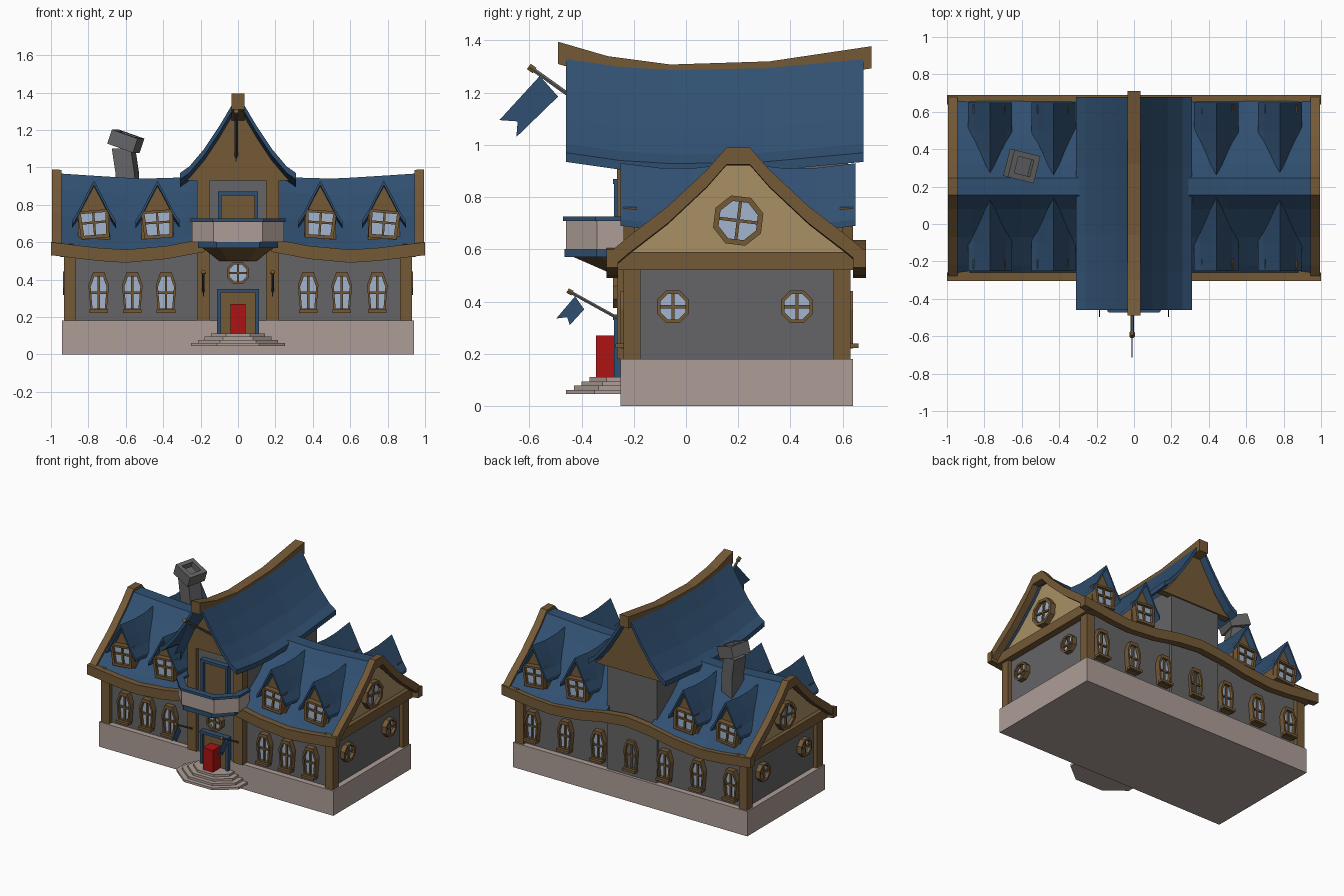
import bpy, bmesh
from math import radians, cos, sin, pi
from mathutils import Matrix, Vector

if "Cube" in bpy.data.objects:
    bpy.data.objects.remove(bpy.data.objects["Cube"])


def material(name, *rgb):
    m = bpy.data.materials.new(name)
    m.diffuse_color = (*rgb, 1)
    m.use_nodes = True
    m.node_tree.nodes["Principled BSDF"].inputs["Base Color"].default_value = m.diffuse_color
    return m


BLUE = material("roof_blue", 0.03, 0.08, 0.165)
WOOD = material("timber", 0.175, 0.1, 0.038)
STONE = material("pale_stone", 0.42, 0.34, 0.31)
WALL = material("grey_plaster", 0.13, 0.13, 0.135)
TAN = material("tan_panel", 0.4, 0.28, 0.13)
GLASS = material("glass", 0.36, 0.46, 0.62)
RED = material("red_door", 0.42, 0.006, 0.006)
I4 = Matrix.Identity(4)


def loft(name, rings, mat, M=I4, closed=False):
    """Skin a list of equal-sized rings; cap the ends unless closed."""
    bm = bmesh.new()
    vs = [[bm.verts.new(M @ Vector(p)) for p in r] for r in rings]
    n = len(vs[0])
    for a, b in zip(vs, vs[1:] + (vs[:1] if closed else [])):
        for i in range(n):
            bm.faces.new((a[i], a[(i + 1) % n], b[(i + 1) % n], b[i]))
    if not closed:
        bm.faces.new(vs[0])
        bm.faces.new(vs[-1])
    bmesh.ops.recalc_face_normals(bm, faces=bm.faces)
    me = bpy.data.meshes.new(name)
    bm.to_mesh(me)
    bm.free()
    me.materials.append(mat)
    ob = bpy.data.objects.new(name, me)
    bpy.context.collection.objects.link(ob)
    return ob


def prism(name, pts, axis, a, b, mat, M=I4):
    """Extrude a 2D outline along an axis from a to b."""
    put = {"x": lambda p, t: (t, *p), "y": lambda p, t: (p[0], t, p[1]), "z": lambda p, t: (*p, t)}[axis]
    return loft(name, [[put(p, t) for p in pts] for t in (a, b)], mat, M)


def box(name, x0, x1, y0, y1, z0, z1, mat, M=I4):
    return prism(name, [(x0, y0), (x1, y0), (x1, y1), (x0, y1)], "z", z0, z1, mat, M)


def pole(name, a, b, r, mat):
    d = Vector(b) - Vector(a)
    M = Matrix.Translation(a) @ d.to_track_quat("Z", "Y").to_matrix().to_4x4()
    prism(name, [(r * cos(k * pi / 3), r * sin(k * pi / 3)) for k in range(6)], "z", 0, d.length, mat, M)


def lerp(table, x):
    for (x0, y0), (x1, y1) in zip(table, table[1:]):
        if x <= x1:
            return y0 + (y1 - y0) * (x - x0) / (x1 - x0)
    return table[-1][1]


def mirrored(half):
    return [(-u, v) for u, v in half] + [(u, v) for u, v in reversed(half) if u > 0]


def shell(pts, t):
    return pts + [(u, v - t) for u, v in reversed(pts)]


def window(name, outline, pos, turn, roll=0, k=0.78, bar_z=0):
    M = Matrix.Translation(pos) @ Matrix.Rotation(radians(turn), 4, "Z") @ Matrix.Rotation(radians(roll), 4, "Y")
    inner = [(x * k, z * k) for x, z in outline]
    loft(name + "_frame", [[(ox, -.03, oz), (ox, .02, oz), (ix, .02, iz), (ix, -.03, iz)]
                           for (ox, oz), (ix, iz) in zip(outline, inner)], WOOD, M, True)
    prism(name + "_glass", inner, "y", -.008, .02, GLASS, M)
    w, h = max(p[0] for p in inner), max(p[1] for p in inner)
    box(name + "_upright", -.006, .006, -.02, 0, min(p[1] for p in inner), h, WOOD, M)
    box(name + "_crossbar", -w, w, -.02, 0, bar_z - .006, bar_z + .006, WOOD, M)


def octagon(r):
    return [(r * cos((k + .5) * pi / 4), r * sin((k + .5) * pi / 4)) for k in range(8)]


def bay(w, front, y, cut=.53):
    """Half-octagon plan against a wall at y."""
    return [(-w, y), (-w, y + (front - y) * .5), (-w * cut, front), (w * cut, front), (w, y + (front - y) * .5), (w, y)]


# Base, main walls and corner posts
box("stone_base", -.94, .94, -.25, .64, 0, .18, STONE)
box("main_walls", -.9, .9, -.21, .6, .18, .57, WALL)
for sx in (-1, 1):
    for y in (-.24, .565):
        xs = sorted((sx * .865, sx * .93))
        box("corner_post", *xs, y, y + .065, .18, .55, WOOD)

# Main roof halves with sagging ridge and wavy eaves
PROFILE = mirrored([(.485, .575), (.42, .63), (.27, .745), (.12, .885), (.045, .97)])
EAVE = [(0, .035), (.2, .015), (.38, -.02), (.6, -.04), (.75, -.03), (1, 0)]
RIDGE = [(0, -.02), (.5, -.03), (1, 0)]


def roof_ring(x, lift, t):
    pts = []
    for d, z in PROFILE:
        k = abs(d) / .485
        pts.append((.2 + d, z + lift + lerp(EAVE, abs(x)) * k + lerp(RIDGE, abs(x)) * (1 - k)))
    return [(x, *p) for p in shell(pts, t)]


STATIONS = [.18, .28, .38, .5, .6, .75, .87, .95]
for s in (-1, 1):
    loft("main_roof", [roof_ring(s * x, 0, .03) for x in STATIONS], BLUE)
    loft("gable_trim", [roof_ring(s * x, .02, .065) for x in (.945, .995)], WOOD)
    # Gable end panel and tie beam
    panel = [(.2 + d * .97, z - .015) for d, z in PROFILE]
    prism("gable_panel", panel, "x", s * .86, s * .92, TAN)
    xs = sorted((s * .88, s * .95))
    box("gable_beam", *xs, -.27, .67, .52, .59, WOOD)


def eave_trim(xs, y0, y1):
    loft("eave_trim", [[(x, y, .565 + h + lerp(EAVE, abs(x))) for y, h in
                        ((y0, -.035), (y1, -.035), (y1, .035), (y0, .035))] for x in xs], WOOD)


for s in (-1, 1):
    eave_trim([s * x for x in STATIONS[:-1] + [1]], -.305, -.26)
eave_trim([-x for x in reversed(STATIONS[:-1] + [1])] + [0] + STATIONS[:-1] + [1], .64, .69)

# Central tower with posts
box("tower_walls", -.2, .2, -.24, .62, .1, .98, WALL)
for s in (-1, 1):
    xs = sorted((s * .15, s * .22))
    box("tower_post", *xs, -.265, -.2, .18, .99, WOOD)
TOWER = mirrored([(.31, .97), (.26, 1.005), (.18, 1.1), (.1, 1.22), (.035, 1.33), (0, 1.345)])
SAG = [(-.46, 0), (-.25, -.03), (-.05, -.042), (.3, -.035), (.68, 0)]
loft("tower_roof", [[(x, y, z + ds) for x, z in shell(TOWER, .035)] for y, ds in SAG], BLUE)
for y0, y1 in ((-.265, -.22), (.58, .63)):
    prism("tower_gable", [(x * .94, z - .04) for x, z in TOWER], "y", y0, y1, WOOD)
BEAM = [(-.49, 1.395), (-.3, 1.34), (-.06, 1.308), (.32, 1.32), (.71, 1.378)]
loft("ridge_beam", [[(-.036, y, z - .085), (.036, y, z - .085), (.036, y, z), (-.036, y, z)] for y, z in BEAM], WOOD)

# Dormers, four in front and four behind
DORMER = mirrored([(.118, .715), (.085, .765), (.045, .845), (0, .93)])
for side, turn in ((-1, 0), (1, 180)):
    for x, roll in ((-.77, -5), (-.43, -4), (.44, 4), (.78, 5)):
        loft("dormer_roof", [[(x + u, .2 + side * d, z + ds) for u, z in shell(DORMER, .025)]
                             for d, ds in ((.45, 0), (.3, -.018), (.18, -.02), (.05, -.005))], BLUE)
        prism("dormer_body", [(x - .085, .6), (x + .085, .6), (x + .085, .745), (x, .9), (x - .085, .745)],
              "y", .2 + side * .4, .2 + side * .1, WOOD)
        window("dormer_window", [(-.075, -.085), (.075, -.085), (.085, .065), (-.085, .065)],
               (x, .2 + side * .41, .705), turn, roll * -side)

# Ground floor windows with sills
ARCH = [(-.042, -.11), (.042, -.11), (.055, .04), (.03, .11), (-.03, .11), (-.055, .04)]
spots = [(x, -.22, 0) for x in (-.745, -.565, -.385, .375, .555, .745)]
spots += [(x, .61, 180) for x in [k * .266 for k in range(-3, 4)]]
for x, y, turn in spots:
    window("arched_window", ARCH, (x, y, .33), turn)
    yo = y + (-.03 if turn == 0 else .03)
    box("window_sill", x - .05, x + .05, yo - .02, yo + .02, .222, .24, WOOD)
for s in (-1, 1):
    for y in (-.05, .425):
        window("round_window", octagon(.067), (s * .905, y, .38), s * 90)
    window("gable_window", octagon(.1), (s * .93, .2, .71), s * 90, 7)
window("entrance_window", octagon(.064), (0, -.25, .435), 0)


# Doors with blue surrounds
def doorway(name, w, z0, z1):
    box(name + "_panel", -w + .02, w - .02, -.25, -.22, z0, z1 - .02, WOOD)
    for x in (-w, w - .02):
        box(name + "_jamb", x, x + .02, -.275, -.22, z0, z1, BLUE)
    box(name + "_lintel", -w, w, -.28, -.22, z1 - .02, z1, BLUE)


doorway("balcony_door", .108, .6, .87)
doorway("entrance", .112, .11, .35)
box("entrance_backing", -.092, .092, -.258, -.24, .11, .33, WOOD)
box("red_door", -.04, .04, -.345, -.25, .11, .27, RED)

# Entrance steps
for i in range(4):
    prism("step", bay(.25 - i * .035, -.46 + i * .03, -.24, .45), "z", .045 + i * .0165, .0615 + i * .0165, STONE)

# Balcony: floor, hollow parapet, cap rail and bracket
prism("balcony_floor", bay(.215, -.465, -.22), "z", .57, .602, BLUE)


def bay_wall(name, w0, f0, w1, f1, z0, z1, mat):
    o, n = bay(w0, f0, -.22), bay(w1, f1, -.22)
    loft(name, [[(*a, z0), (*a, z1), (*b, z1), (*b, z0)] for a, b in zip(o, n)], mat)


bay_wall("balcony_parapet", .245, -.46, .22, -.435, .6, .71, STONE)
bay_wall("balcony_rail", .255, -.472, .21, -.425, .708, .726, BLUE)
loft("balcony_bracket", [[(*p, .57) for p in bay(.19, -.43, -.22)], [(*p, .5) for p in bay(.1, -.27, -.22)]], WOOD)


# Flags on poles
def flag(name, x, pts, a, b, r):
    pole(name + "_pole", (x, *a), (x, *b), r, WALL)
    va, vb = Vector((x, *a)), Vector((x, *b))
    pole(name + "_tip", vb, vb + (vb - va).normalized() * r * 3, r * 1.6, WOOD)
    prism(name + "_cloth", pts, "x", x - .003, x + .003, BLUE)


flag("gable_flag", -.01, [(-.56, 1.264), (-.49, 1.185), (-.65, 1.03), (-.645, 1.09), (-.715, 1.095)],
     (-.25, 1.05), (-.58, 1.285), .009)
for x in (-.185, .185):
    flag("door_flag", x, [(-.425, .42), (-.39, .37), (-.445, .31), (-.455, .34), (-.497, .335)],
         (-.25, .33), (-.435, .432), .007)


# Crooked chimney with hollow cap
def square(r, z):
    return [(-r, -r, z), (r, -r, z), (r, r, z), (-r, r, z)]


PLACE = Matrix.Translation((-.6, .31, 0)) @ Matrix.Rotation(radians(-14), 4, "Z")
loft("chimney_shaft", [[(x + px, y, z) for px, y, z in square(.052, z)]
                       for x, z in ((.012, .8), (.008, .97), (-.012, 1.1))], WALL, PLACE)
CAP = PLACE @ Matrix.Translation((0, 0, 1.14)) @ Matrix.Rotation(radians(19), 4, "Y")
loft("chimney_cap", [square(.075, -.04), square(.075, .04), square(.045, .04), square(.045, .0)], WALL, CAP)
